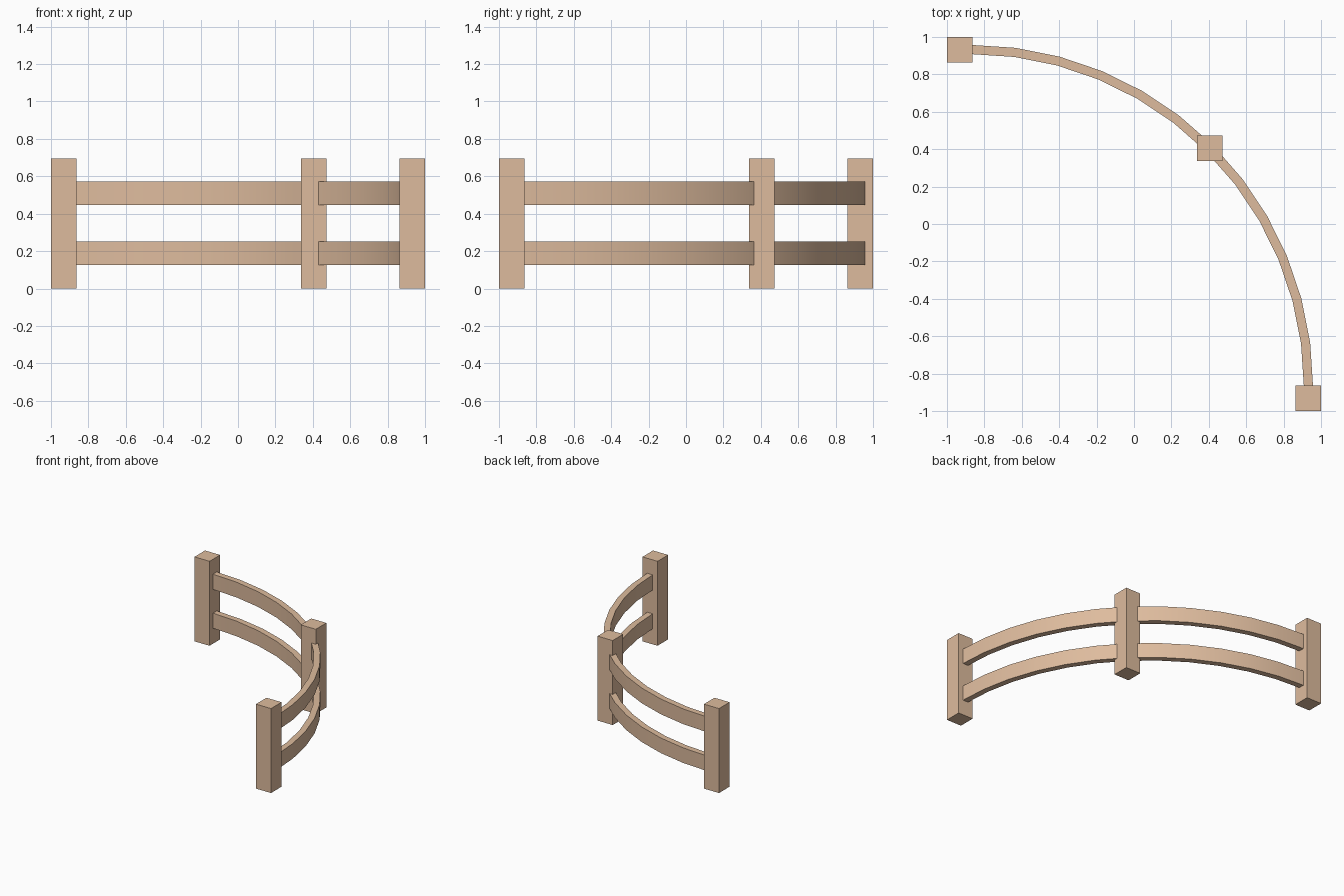
import bpy, bmesh, math

if "Cube" in bpy.data.objects:
    bpy.data.objects.remove(bpy.data.objects["Cube"])

wood = bpy.data.materials.new("wood")
wood.diffuse_color = (0.73, 0.50, 0.34, 1)
wood.use_nodes = True
wood.node_tree.nodes["Principled BSDF"].inputs["Base Color"].default_value = wood.diffuse_color


def add_object(name, bm):
    bmesh.ops.recalc_face_normals(bm, faces=bm.faces[:])
    mesh = bpy.data.meshes.new(name)
    bm.to_mesh(mesh)
    bm.free()
    mesh.materials.append(wood)
    obj = bpy.data.objects.new(name, mesh)
    bpy.context.collection.objects.link(obj)
    return obj


# Square posts at both ends and in the middle of the curve
POST_W, POST_H = 0.137, 0.694


def post(name, x, y):
    bm = bmesh.new()
    bmesh.ops.create_cube(bm, size=1)
    for v in bm.verts:
        v.co = (v.co.x * POST_W + x, v.co.y * POST_W + y, (v.co.z + 0.5) * POST_H)
    add_object(name, bm)


post("left_post", -0.9315, 0.9315)
post("middle_post", 0.404, 0.404)
post("right_post", 0.9315, -0.9315)

# Quarter-circle rails, twelve segments each
CENTER, RADIUS, THICK, SEGMENTS = -0.873, 1.806, 0.049, 12


def rail(name, z0, z1):
    bm = bmesh.new()
    rings = []
    for i in range(SEGMENTS + 1):
        a = math.pi / 2 * (1 - i / SEGMENTS)
        ring = []
        for r, z in ((-0.5, z0), (0.5, z0), (0.5, z1), (-0.5, z1)):
            d = RADIUS + r * THICK
            ring.append(bm.verts.new((CENTER + d * math.cos(a), CENTER + d * math.sin(a), z)))
        rings.append(ring)
    for a, b in zip(rings, rings[1:]):
        for j in range(4):
            k = (j + 1) % 4
            bm.faces.new((a[j], a[k], b[k], b[j]))
    bm.faces.new(rings[0])
    bm.faces.new(rings[-1])
    obj = add_object(name, bm)
    bpy.ops.object.select_all(action='DESELECT')
    obj.select_set(True)
    bpy.context.view_layer.objects.active = obj
    bpy.ops.object.shade_smooth_by_angle(angle=math.radians(30))


rail("lower_rail", 0.127, 0.251)
rail("upper_rail", 0.446, 0.571)
